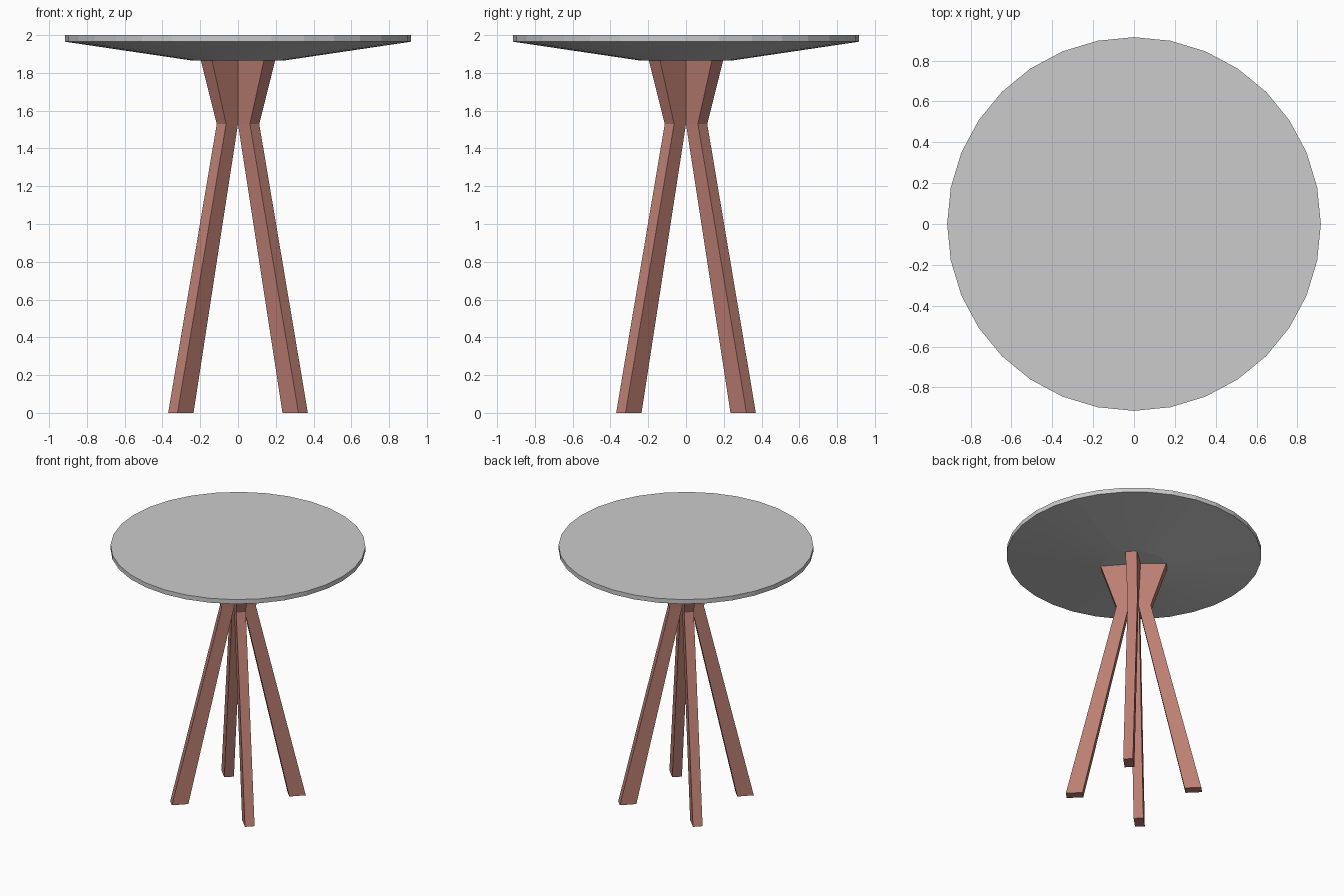
import bpy, bmesh, math
from mathutils import Vector

if "Cube" in bpy.data.objects:
    bpy.data.objects.remove(bpy.data.objects["Cube"])


def add_object(name, bm, mat=None):
    bmesh.ops.recalc_face_normals(bm, faces=bm.faces)
    mesh = bpy.data.meshes.new(name)
    bm.to_mesh(mesh)
    bm.free()
    obj = bpy.data.objects.new(name, mesh)
    bpy.context.collection.objects.link(obj)
    if mat:
        mesh.materials.append(mat)
    return obj


def loft(rings):
    """Skin a stack of closed rings and cap both ends."""
    bm = bmesh.new()
    loops = [[bm.verts.new(p) for p in ring] for ring in rings]
    n = len(loops[0])
    for a, b in zip(loops, loops[1:]):
        for i in range(n):
            j = (i + 1) % n
            bm.faces.new((a[i], a[j], b[j], b[i]))
    bm.faces.new(loops[0][::-1])
    bm.faces.new(loops[-1])
    return bm


wood = bpy.data.materials.new("red_wood")
wood.diffuse_color = (0.5, 0.21, 0.17, 1)
wood.use_nodes = True
wood.node_tree.nodes["Principled BSDF"].inputs["Base Color"].default_value = wood.diffuse_color

# Round top: flat underside, shallow cone, thin rim
SIDES = 32
profile = [(0.24, 1.865), (0.915, 1.965), (0.915, 2.0)]
add_object("table_top", loft([
    [(r * math.cos(math.tau * i / SIDES), r * math.sin(math.tau * i / SIDES), z)
     for i in range(SIDES)] for r, z in profile]))

# Bent legs: (height, inner radius, inner half width, outer radius, outer half width)
sections = [
    (0.0, 0.368, 0.035, 0.488, 0.035),
    (1.53, 0.035, 0.035, 0.124, 0.035),
    (1.865, 0.052, 0.052, 0.236, 0.042),
]
for k, name in enumerate(("back_right", "back_left", "front_left", "front_right")):
    angle = math.radians(45 + 90 * k)
    out = Vector((math.cos(angle), math.sin(angle), 0))
    side = Vector((-out.y, out.x, 0))
    rings = []
    for z, r_in, w_in, r_out, w_out in sections:
        up = Vector((0, 0, z))
        rings.append([up + out * r + side * w for r, w in
                      ((r_in, -w_in), (r_out, -w_out), (r_out, w_out), (r_in, w_in))])
    add_object(name + "_leg", loft(rings), wood)
